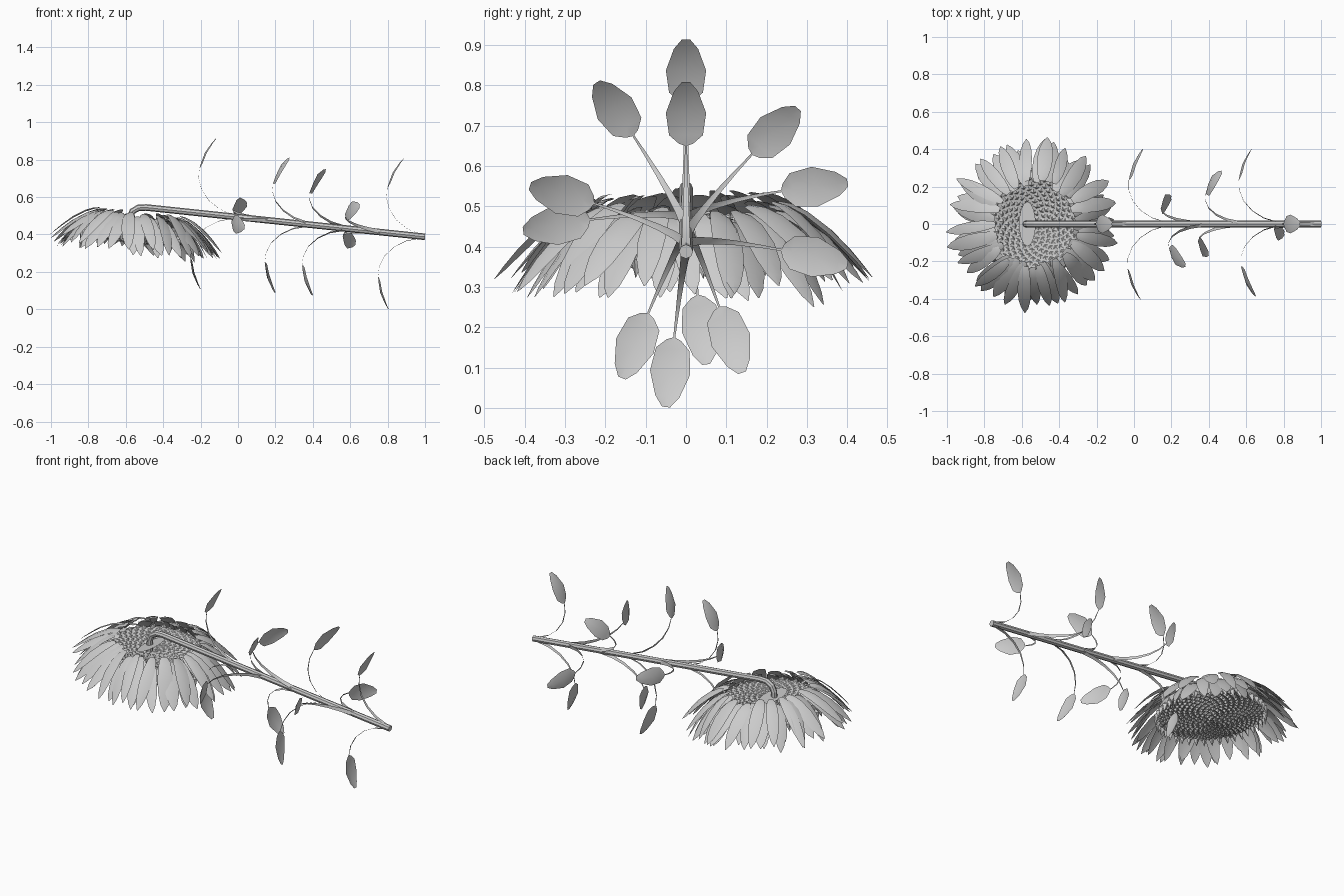
import bpy, bmesh, math, random
from mathutils import Matrix, Vector

random.seed(4)
cube = bpy.data.objects.get("Cube")
if cube:
    bpy.data.objects.remove(cube, do_unlink=True)

# One plain grey for the whole flower
grey = bpy.data.materials.new("light grey")
grey.use_nodes = True
COL = (0.6, 0.6, 0.6, 1)
grey.diffuse_color = COL
grey.node_tree.nodes["Principled BSDF"].inputs["Base Color"].default_value = COL

# Flower frame: stem along +x, head facing -z; the head sits at HEAD in it
FRAME = Matrix.Translation((-0.55, 0, 0.47)) @ Matrix.Rotation(math.radians(6), 4, 'Y')
HEAD = Matrix.Translation((.018, 0, 0))
STEM_Z = 0.08


def finish(name, bm, smooth=None):
    bm.transform(FRAME)
    mesh = bpy.data.meshes.new(name)
    bm.to_mesh(mesh)
    bm.free()
    mesh.materials.append(grey)
    obj = bpy.data.objects.new(name, mesh)
    bpy.context.collection.objects.link(obj)
    if smooth:
        bpy.ops.object.select_all(action='DESELECT')
        obj.select_set(True)
        bpy.context.view_layer.objects.active = obj
        bpy.ops.object.shade_smooth_by_angle(angle=math.radians(smooth))
    return obj


def blade(bm, path, fold, mat):
    """Strip three points wide along (x, z, half width), folded along its midrib."""
    rows = []
    for x, z, w in path:
        mid = Vector((x, 0, z))
        side = Vector((0, w, 0))
        bend = Vector(fold) * w
        rows.append([bm.verts.new(mat @ p) for p in (mid - side + bend, mid, mid + side + bend)])
    for a, b in zip(rows, rows[1:]):
        for i in (0, 1):
            bm.faces.new((a[i], b[i], b[i + 1], a[i + 1]))


# Stem: an eight-sided tube hooking down into the head
def build_stem():
    path = [(1.55, .08), (.75, .08), (.05, .08), (.01, .074), (-.02, .052), (-.03, .02), (-.025, -.05)]
    bm = bmesh.new()
    rings = []
    for i, (x, z) in enumerate(path):
        p, q = path[max(i - 1, 0)], path[min(i + 1, len(path) - 1)]
        d = Vector((q[0] - p[0], 0, q[1] - p[1])).normalized()
        up = Vector((0, 1, 0)).cross(d)
        ring = []
        for k in range(8):
            a = math.tau * k / 8
            off = Vector((0, 1, 0)) * math.cos(a) + up * math.sin(a)
            ring.append(bm.verts.new(Vector((x, 0, z)) + off * 0.0175))
        rings.append(ring)
    for a, b in zip(rings, rings[1:]):
        for k in range(8):
            bm.faces.new((a[k], a[(k + 1) % 8], b[(k + 1) % 8], b[k]))
    bm.faces.new(rings[0])
    bm.faces.new(rings[-1])
    bmesh.ops.recalc_face_normals(bm, faces=bm.faces)
    finish("stem", bm)


build_stem()

# Leaves: opposite pairs, each an arched flat stalk widening into an angular blade
LEAF = [(.14, .008, .012), (.06, .033, .010), (0, .072, .008), (-.045, .125, .006),
        (-.067, .185, .004), (-.068, .24, .0025), (-.066, .246, .018), (-.062, .268, .042),
        (-.047, .325, .050), (-.015, .382, .030), (.004, .407, .010)]
NODES = [(-.17, 90, -83), (.03, 10, -173), (.23, 123, -70),
         (.43, 47, -113), (.63, -10, 162), (.84, 90, -97)]
for n, (s, *angles) in enumerate(NODES):
    for k, ang in enumerate(angles):
        mat = Matrix.Translation((s + .55, 0, STEM_Z)) @ Matrix.Rotation(math.radians(ang - 90), 4, 'X')
        bm = bmesh.new()
        blade(bm, LEAF, (.2, 0, 0), mat)
        finish(f"leaf_{n + 1}_{'ab'[k]}", bm, 30)

# Petals: three drooping rings (count, tip radius, tip height, base height, half width)
RINGS = [(22, .462, -.14, .045, .039), (22, .45, -.165, .03, .039), (20, .415, -.16, .01, .037)]
for n, (count, tip_r, tip_z, base_z, width) in enumerate(RINGS):
    bm = bmesh.new()
    for i in range(count):
        a = math.tau * (i + n / 3 + random.uniform(-.2, .2)) / count
        r1 = tip_r + random.uniform(-.025, .012)
        z1 = tip_z + random.uniform(-.025, .025)
        w = width * random.uniform(.8, 1.1)
        r0, z0 = .222 + random.uniform(-.018, .018), base_z + random.uniform(-.005, .012)
        path = []
        for t, wide in ((0, .4), (.12, .7), (.3, .92), (.55, 1), (.75, .85), (.9, .52), (1, .05)):
            path.append((r0 + (r1 - r0) * t, z0 + (z1 - z0) * t ** 1.35 + .015 * math.sin(math.pi * t), w * wide))
        turn = Matrix.Rotation(a, 4, 'Z') @ Matrix.Rotation(random.uniform(-.3, .3), 4, 'X')
        blade(bm, path, (0, 0, -.2), HEAD @ turn)
    finish(f"petal_ring_{n + 1}", bm, 35)


# Receptacle: a thick round disc, slightly hollow above and nearly flat below
def upper(r):
    return -.045 + .045 * (r / .28) ** 2


def lower(r):
    return -.105 + .025 * (r / .28) ** 2


SEG = 40
PROFILE = [(r, upper(r)) for r in (.03, .1, .17, .24)] + [(.28, -.03), (.29, lower(.29))]
PROFILE += [(r, lower(r)) for r in (.2, .1, .03)]
bm = bmesh.new()
rings = [[bm.verts.new(HEAD @ Vector((r * math.cos(math.tau * k / SEG), r * math.sin(math.tau * k / SEG), z)))
          for k in range(SEG)] for r, z in PROFILE]
bm.faces.new(rings[0])
bm.faces.new(rings[-1])
for a, b in zip(rings, rings[1:]):
    for k in range(SEG):
        bm.faces.new((a[k], b[k], b[(k + 1) % SEG], a[(k + 1) % SEG]))
bmesh.ops.recalc_face_normals(bm, faces=bm.faces)
finish("receptacle", bm, 30)


def pyramid(bm, mat, half, z_top, z_tip):
    """Double pyramid with a square belt."""
    top, tip = (bm.verts.new(mat @ Vector((0, 0, z))) for z in (z_top, z_tip))
    belt = [bm.verts.new(mat @ Vector(p)) for p in ((half, 0, 0), (0, half, 0), (-half, 0, 0), (0, -half, 0))]
    for k in range(4):
        bm.faces.new((belt[k], belt[(k + 1) % 4], top))
        bm.faces.new((belt[(k + 1) % 4], belt[k], tip))


# Seeds below and scales above, both laid in a spiral
for name, count, radius, surface, half, z_top, z_tip, lean in (
        ("seeds", 340, .285, lower, .016, .004, -.016, -.3),
        ("scales", 230, .25, upper, .018, .007, -.004, -.45)):
    bm = bmesh.new()
    for i in range(count):
        r = radius * math.sqrt((i + .5) / count)
        mat = (HEAD @ Matrix.Rotation(i * math.radians(137.508), 4, 'Z')
               @ Matrix.Translation((r, 0, surface(r))) @ Matrix.Rotation(lean, 4, 'Y'))
        pyramid(bm, mat, half, z_top, z_tip)
    finish(name, bm)

# Florets: a toothed ring hanging from the rim
bm = bmesh.new()
for i in range(44):
    pyramid(bm, HEAD @ Matrix.Rotation(math.tau * i / 44, 4, 'Z')
            @ Matrix.Translation((.29, 0, -.075)) @ Matrix.Rotation(-.25, 4, 'Y'), .018, .02, -.045)
finish("rim_florets", bm)

# Calyx plate where the stem meets the head
bm = bmesh.new()
bmesh.ops.create_circle(bm, cap_ends=True, segments=14, radius=1,
                        matrix=Matrix.Translation((-.02, 0, -.005)) @ Matrix.Rotation(-.25, 4, 'Y')
                        @ Matrix.Diagonal((.045, .12, 1, 1)))
finish("calyx", bm)
